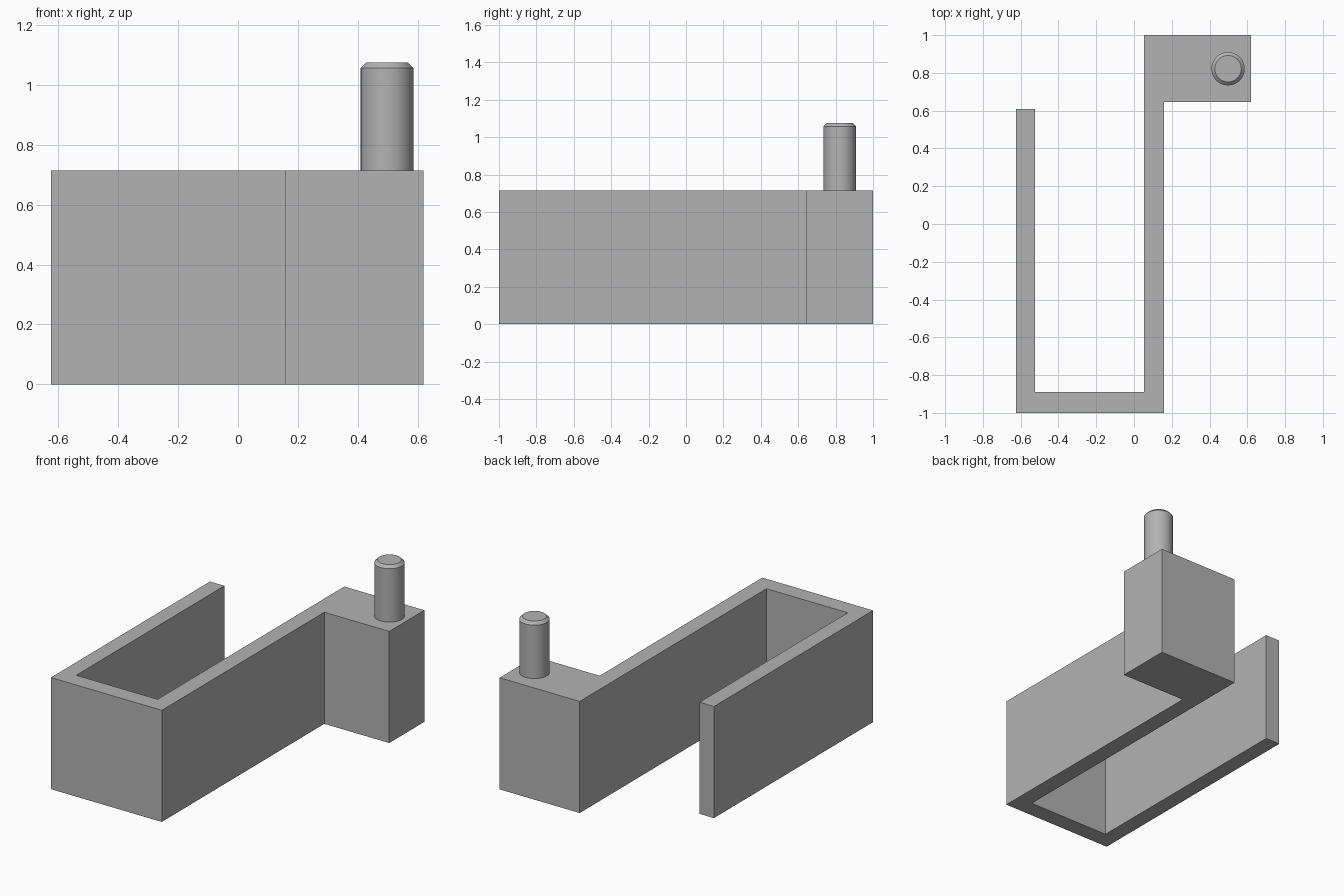
import bpy
import bmesh
import math

cube = bpy.data.objects.get("Cube")
if cube:
    bpy.data.objects.remove(cube, do_unlink=True)

HEIGHT = 0.715

grey = bpy.data.materials.new("plain grey")
grey.use_nodes = True
colour = (0.45, 0.45, 0.45, 1)
grey.diffuse_color = colour
grey.node_tree.nodes["Principled BSDF"].inputs["Base Color"].default_value = colour


def finish(name, bm):
    """Turn a bmesh into a named grey object."""
    bmesh.ops.recalc_face_normals(bm, faces=bm.faces)
    mesh = bpy.data.meshes.new(name)
    bm.to_mesh(mesh)
    bm.free()
    mesh.materials.append(grey)
    obj = bpy.data.objects.new(name, mesh)
    bpy.context.collection.objects.link(obj)
    return obj


# Hook-shaped bracket: plan outline extruded upwards
outline = [(-0.625, -1), (0.16, -1), (0.16, 0.645), (0.62, 0.645), (0.62, 1),
           (0.053, 1), (0.053, -0.89), (-0.523, -0.89), (-0.523, 0.61), (-0.625, 0.61)]
bm = bmesh.new()
base = bm.faces.new([bm.verts.new((x, y, 0)) for x, y in outline])
top = bmesh.ops.extrude_face_region(bm, geom=[base])["geom"]
bmesh.ops.translate(bm, vec=(0, 0, HEIGHT),
                    verts=[v for v in top if isinstance(v, bmesh.types.BMVert)])
finish("bracket", bm)

# Upright pin with a chamfered tip, set slightly into the bracket
bm = bmesh.new()
profile = [(0.088, HEIGHT - 0.01), (0.088, 1.057), (0.07, 1.075)]
SIDES = 48
rings = []
for radius, z in profile:
    rings.append([bm.verts.new((radius * math.cos(math.tau * i / SIDES),
                                radius * math.sin(math.tau * i / SIDES), z))
                  for i in range(SIDES)])
for low, high in zip(rings, rings[1:]):
    for i in range(SIDES):
        j = (i + 1) % SIDES
        bm.faces.new((low[i], low[j], high[j], high[i]))
bm.faces.new(rings[0])
bm.faces.new(rings[-1])
pin = finish("pin", bm)
pin.location = (0.498, 0.822, 0)

bpy.ops.object.select_all(action="DESELECT")
pin.select_set(True)
bpy.context.view_layer.objects.active = pin
bpy.ops.object.shade_smooth_by_angle(angle=math.radians(30))
